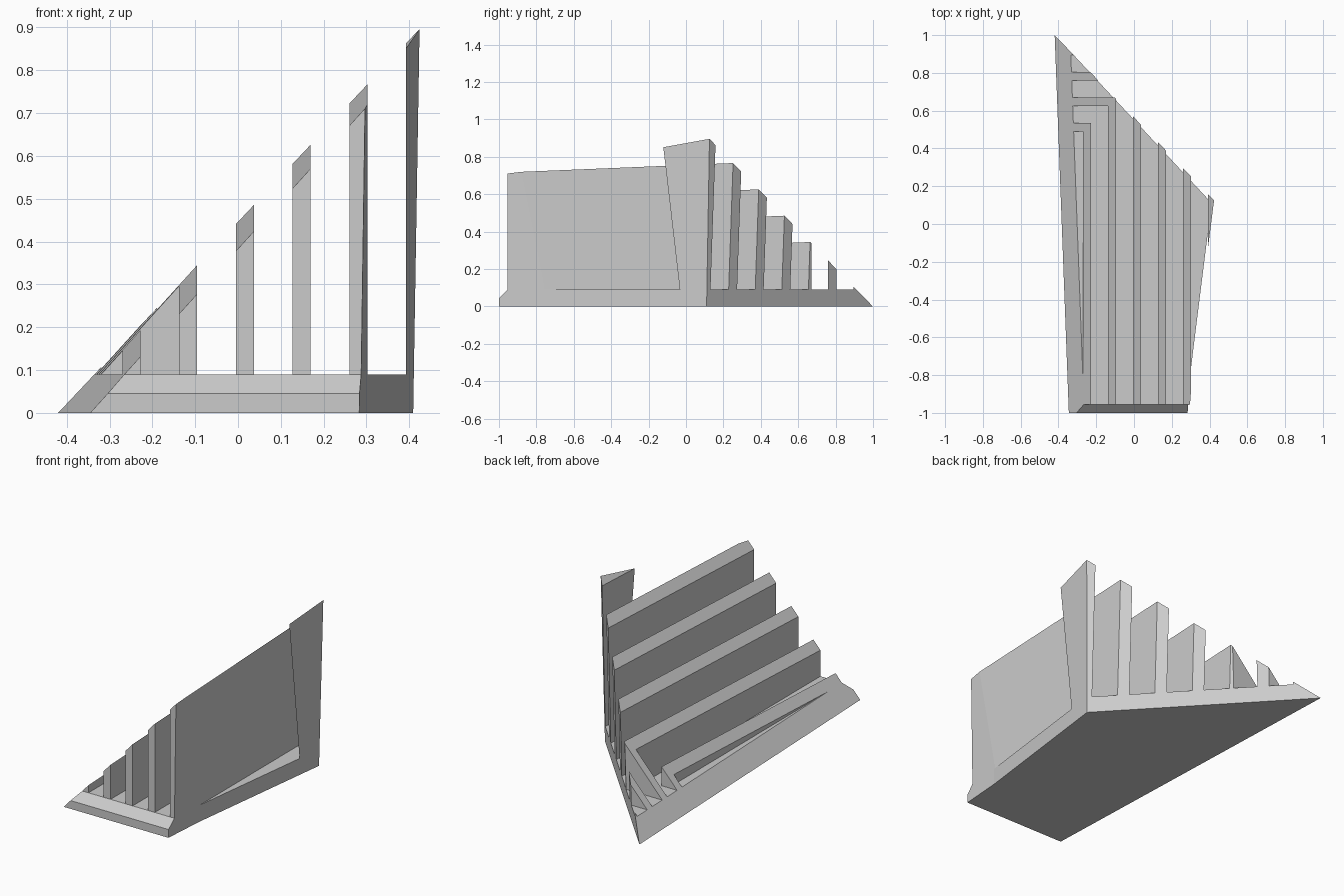
import bpy, bmesh
from mathutils import Vector

if "Cube" in bpy.data.objects:
    bpy.data.objects.remove(bpy.data.objects["Cube"])

grey = bpy.data.materials.new("light grey")
grey.diffuse_color = (0.6, 0.6, 0.6, 1)
grey.use_nodes = True
grey.node_tree.nodes["Principled BSDF"].inputs["Base Color"].default_value = grey.diffuse_color


def loft(name, lower, upper):
    """Closed solid between two matching loops of points."""
    bm = bmesh.new()
    lo = [bm.verts.new(p) for p in lower]
    hi = [bm.verts.new(p) for p in upper]
    n = len(lo)
    bm.faces.new(lo)
    bm.faces.new(hi)
    for i in range(n):
        j = (i + 1) % n
        bm.faces.new((lo[i], lo[j], hi[j], hi[i]))
    bmesh.ops.recalc_face_normals(bm, faces=bm.faces)
    me = bpy.data.meshes.new(name)
    bm.to_mesh(me)
    bm.free()
    ob = bpy.data.objects.new(name, me)
    bpy.context.collection.objects.link(ob)
    return ob


def cut(target, cutter):
    """Subtract the cutter and remove it."""
    mod = target.modifiers.new("cut", 'BOOLEAN')
    mod.operation = 'DIFFERENCE'
    mod.solver = 'EXACT'
    mod.object = cutter
    bpy.context.view_layer.objects.active = target
    bpy.ops.object.modifier_apply(modifier=mod.name)
    bpy.data.objects.remove(cutter)


# Block with slightly flaring back and right walls
foot = [(-0.8, 1.407), (-0.8, -1), (0.283, -1), (0.300, -0.765), (0.409, 0.11)]
flare = [(0, 0.035), (0, 0), (0.0144, 0), (0.0144, 0), (0.0166, 0.0172)]
body = loft("finned_wedge",
            [(x, y, 0) for x, y in foot],
            [(x + dx, y + dy, 1) for (x, y), (dx, dy) in zip(foot, flare)])
body.data.materials.append(grey)

# Sloping top, rising to the right from the left bottom edge
a, b = Vector((-0.42, 1, 0)), Vector((-0.345, -1, 0))
normal = (a - b).cross(Vector((1, 0, 1.105)))
if normal.z < 0:
    normal.negate()
bm = bmesh.new()
bm.from_mesh(body.data)
bmesh.ops.bisect_plane(bm, geom=bm.verts[:] + bm.edges[:] + bm.faces[:],
                       dist=1e-6, plane_co=a, plane_no=normal, clear_outer=True)
bmesh.ops.holes_fill(bm, edges=[e for e in bm.edges if e.is_boundary], sides=0)
bmesh.ops.recalc_face_normals(bm, faces=bm.faces)
bm.to_mesh(body.data)
bm.free()

# Chamfered front lip and set-back fin fronts
lip = [(-1.2, 0.045), (-1, 0.045), (-0.955, 0.09), (-0.955, 1.2), (-1.2, 1.2)]
cut(body, loft("lip_cutter", [(-1, y, z) for y, z in lip], [(1, y, z) for y, z in lip]))

# L-shaped channels that leave the fins standing on the base plate
for i in range(6):
    x0 = -0.3605 + 0.1325 * i
    x1 = x0 + 0.0905
    y0 = 0.40 + 0.135 * i
    y1 = y0 + 0.09
    ell = [(x0, -2), (x1, -2), (x1, y1), (-1, y1), (-1, y0), (x0, y0)]
    cut(body, loft("channel_cutter", [(x, y, 0.09) for x, y in ell],
                   [(x, y, 1.3) for x, y in ell]))
